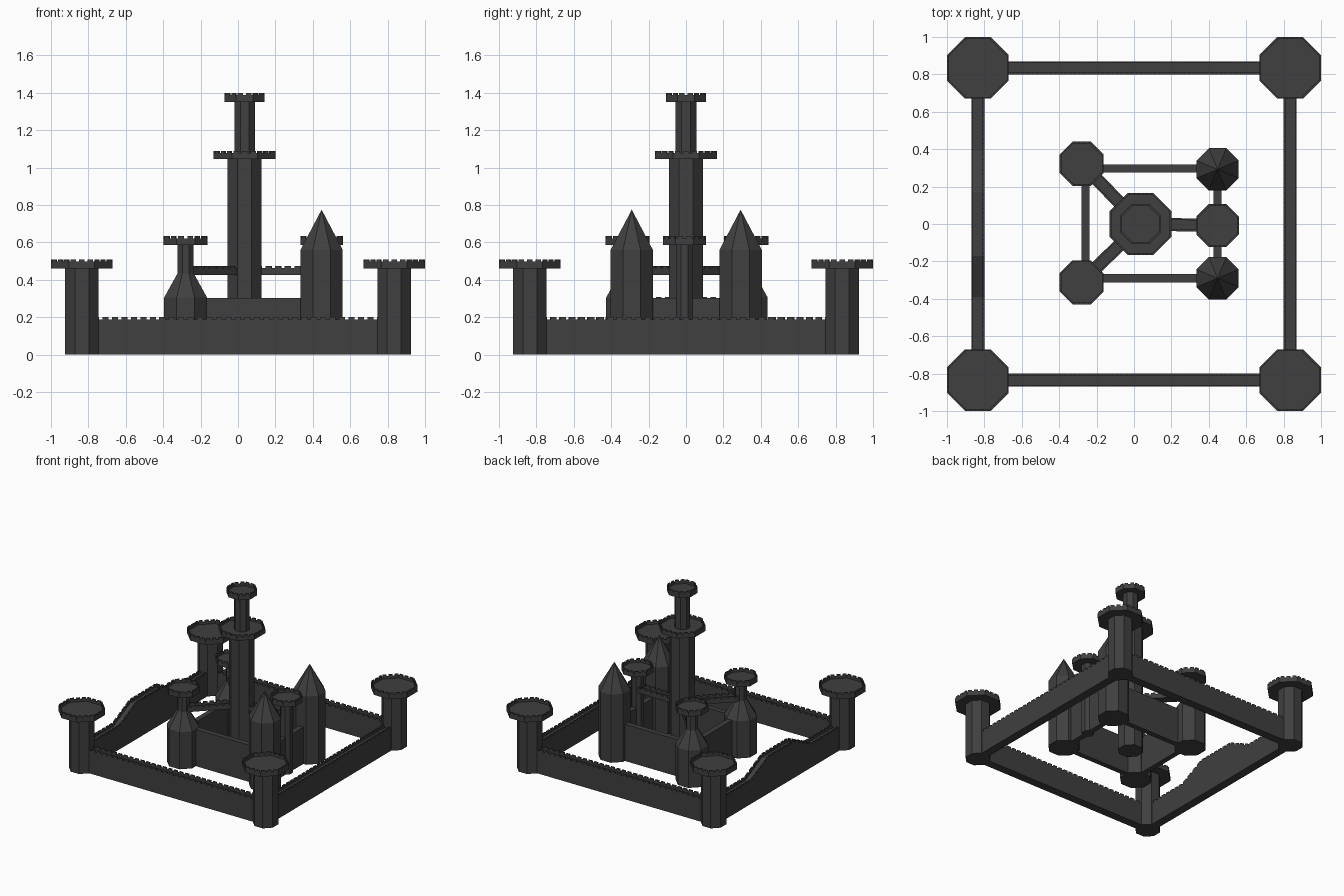
import bpy, bmesh, math
from mathutils import Vector

if "Cube" in bpy.data.objects:
    bpy.data.objects.remove(bpy.data.objects["Cube"])

MERLON, PITCH, RIM = 0.013, 0.05, 0.01
C8 = math.cos(math.pi / 8)

stone = bpy.data.materials.new("dark_stone")
stone.diffuse_color = (0.05, 0.05, 0.05, 1)
stone.use_nodes = True
stone.node_tree.nodes["Principled BSDF"].inputs["Base Color"].default_value = stone.diffuse_color


def finish(bm, name):
    bmesh.ops.recalc_face_normals(bm, faces=bm.faces)
    me = bpy.data.meshes.new(name)
    bm.to_mesh(me)
    bm.free()
    me.materials.append(stone)
    ob = bpy.data.objects.new(name, me)
    bpy.context.collection.objects.link(ob)
    return ob


def slab(bm, p, q, off, half, lo, hi):
    """Box from p to q in plan, shifted sideways; lo/hi are z pairs at each end."""
    d = (q - p).normalized()
    n = Vector((-d.y, d.x))
    v = []
    for e, pt in enumerate((p, q)):
        for s, z in ((-1, lo[e]), (1, lo[e]), (1, hi[e]), (-1, hi[e])):
            w = pt + n * (off + s * half)
            v.append(bm.verts.new((w.x, w.y, z)))
    for f in ((0, 1, 2, 3), (7, 6, 5, 4), (0, 4, 5, 1), (1, 5, 6, 2), (2, 6, 7, 3), (3, 7, 4, 0)):
        bm.faces.new([v[i] for i in f])


def merlons(bm, p, q, off, z):
    n = max(1, round((q - p).length / PITCH))
    for i in range(n):
        a, b = (i + 0.18) / n, (i + 0.82) / n
        za, zb = z[0] + (z[1] - z[0]) * a, z[0] + (z[1] - z[0]) * b
        slab(bm, p.lerp(q, a), p.lerp(q, b), off, RIM / 2, (za, zb), (za + MERLON, zb + MERLON))


def wall(name, path, width, bottom=0.0, parapet=True):
    """Wall along (x, y, top) points, with a crenellated parapet on both sides."""
    bm = bmesh.new()
    for a, b in zip(path, path[1:]):
        p, q = Vector(a[:2]), Vector(b[:2])
        drop = 0.028 if parapet else 0
        floor = (a[2] - drop, b[2] - drop)
        slab(bm, p, q, 0, width / 2, (bottom, bottom), floor)
        if parapet:
            top = (a[2] - MERLON, b[2] - MERLON)
            for s in (-1, 1):
                off = s * (width - RIM) / 2
                slab(bm, p, q, off, RIM / 2, floor, top)
                merlons(bm, p, q, off, top)
    return finish(bm, name)


def cap(r, z0, z1, inner=0):
    """Profile of a flat battlement platform with a raised rim."""
    zt, zf = z1 - MERLON, z0 + 0.018
    return [(r, z0), (r, zt), (r - RIM, zt), (r - RIM, zf), (inner, zf)]


def tower(name, x, y, profile, caps=()):
    """Octagonal tower from an (apothem, z) profile, with merlons round each cap."""
    bm = bmesh.new()
    ang = [math.pi / 8 + i * math.pi / 4 for i in range(8)]
    rings = []
    for r, z in profile:
        k = r / C8
        if r == 0:
            rings.append([bm.verts.new((x, y, z))] * 8)
        else:
            rings.append([bm.verts.new((x + k * math.cos(t), y + k * math.sin(t), z)) for t in ang])
    bm.faces.new(rings[0])
    for lo, hi in zip(rings, rings[1:]):
        for i in range(8):
            j = (i + 1) % 8
            vs = [lo[i], lo[j], hi[j], hi[i]]
            bm.faces.new(list(dict.fromkeys(vs)))
    for r, z in caps:
        k = r / C8
        pts = [Vector((x + k * math.cos(t), y + k * math.sin(t))) for t in ang]
        for i in range(8):
            merlons(bm, pts[i], pts[(i + 1) % 8], RIM / 2, (z - MERLON, z - MERLON))
    return finish(bm, name)


# outer corner towers
E = 0.835
for sx in (-1, 1):
    for sy in (-1, 1):
        tower("corner_tower", sx * E, sy * E,
              [(0.09, 0), (0.09, 0.46)] + cap(0.165, 0.46, 0.51), [(0.165, 0.51)])

# outer walls, the left one rising in the middle
H = 0.2
wall("front_wall", [(-E, -E, H), (E, -E, H)], 0.07)
wall("back_wall", [(-E, E, H), (E, E, H)], 0.07)
wall("right_wall", [(E, -E, H), (E, E, H)], 0.07)
wall("left_wall", [(-E, -E, H), (-E, -0.39, H), (-E, -0.17, 0.307), (-E, 0.17, 0.307),
                   (-E, 0.39, H), (-E, E, H)], 0.07)

# central keep with two stacked platforms
KX = 0.035
tower("keep", KX, 0,
      [(0.09, 0), (0.09, 1.045)] + cap(0.165, 1.045, 1.09, 0.055)
      + [(0.055, 1.35)] + cap(0.108, 1.35, 1.4),
      [(0.165, 1.09), (0.108, 1.4)])

# bottle-shaped towers on the left
NECKED = [(-0.28, 0.322), (-0.28, -0.312)]
for x, y in NECKED:
    tower("necked_tower", x, y,
          [(0.115, 0), (0.115, 0.305), (0.043, 0.435), (0.043, 0.587)] + cap(0.118, 0.587, 0.635),
          [(0.118, 0.635)])

# slim tower between the spired ones
SLIM = (0.447, -0.008)
tower("slim_tower", *SLIM,
      [(0.045, 0), (0.045, 0.587)] + cap(0.114, 0.587, 0.635), [(0.114, 0.635)])

# spired towers
for y in (-0.29, 0.292):
    tower("spired_tower", 0.447, y, [(0.113, 0), (0.113, 0.56), (0, 0.775)])

# inner walls
T = 0.302
wall("inner_back_wall", [(-0.28, 0.296, T), (0.447, 0.296, T)], 0.043, parapet=False)
wall("inner_front_wall", [(-0.28, -0.29, T), (0.447, -0.29, T)], 0.043, parapet=False)
wall("inner_left_wall", [(-0.259, -0.31, T), (-0.259, 0.32, T)], 0.043, parapet=False)
wall("inner_right_wall", [(0.447, -0.29, T), (0.447, 0.29, T)], 0.043, parapet=False)

# bridges from the keep
for x, y in NECKED + [SLIM]:
    wall("bridge", [(KX, 0, 0.475), (x, y, 0.475)], 0.07, bottom=0.427)
